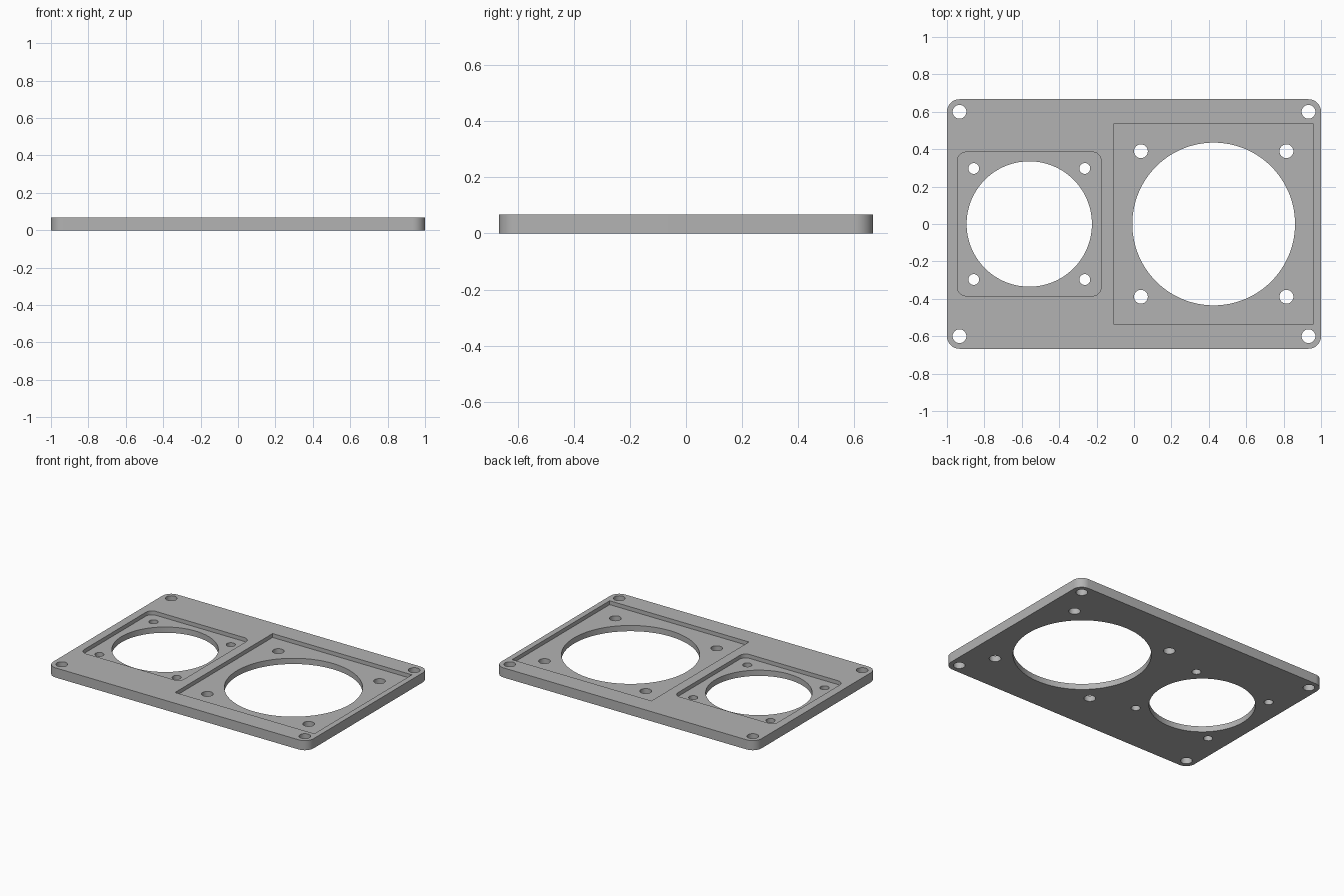
import bpy
import bmesh
from math import cos, sin, pi, radians

cube = bpy.data.objects.get("Cube")
if cube:
    bpy.data.objects.remove(cube, do_unlink=True)

THICK = 0.067
FLOOR = 0.04      # height of the pocket floors
OVER = 0.05       # how far cutters reach past the plate

grey = bpy.data.materials.new("plain grey")
grey.use_nodes = True
colour = (0.45, 0.45, 0.45, 1)
grey.diffuse_color = colour
grey.node_tree.nodes["Principled BSDF"].inputs["Base Color"].default_value = colour


def circle(x, y, r, n):
    return [(x + r * cos(2 * pi * i / n), y + r * sin(2 * pi * i / n)) for i in range(n)]


def rounded_rect(x, y, hx, hy, r, steps=12):
    """Outline of a rectangle; r = 0 gives square corners."""
    points = []
    for k, (sx, sy) in enumerate([(1, 1), (-1, 1), (-1, -1), (1, -1)]):
        for i in range(steps + 1 if r else 1):
            a = pi / 2 * (k + i / steps)
            points.append((x + sx * (hx - r) + r * cos(a), y + sy * (hy - r) + r * sin(a)))
    return points


def prism(name, outline, z0, z1):
    bm = bmesh.new()
    face = bm.faces.new([bm.verts.new((x, y, z0)) for x, y in outline])
    top = bmesh.ops.extrude_face_region(bm, geom=[face])["geom"]
    bmesh.ops.translate(bm, vec=(0, 0, z1 - z0),
                        verts=[v for v in top if isinstance(v, bmesh.types.BMVert)])
    bmesh.ops.recalc_face_normals(bm, faces=bm.faces)
    mesh = bpy.data.meshes.new(name)
    bm.to_mesh(mesh)
    bm.free()
    mesh.materials.append(grey)
    obj = bpy.data.objects.new(name, mesh)
    bpy.context.collection.objects.link(obj)
    return obj


# Plate blank with rounded corners
plate = prism("mounting_plate", rounded_rect(0, 0, 1, 0.667, 0.067), 0, THICK)
cutters = []


def cut(name, outline, z0=-OVER):
    cutter = prism(name, outline, z0, THICK + OVER)
    cutter.hide_render = True
    cutters.append(cutter)
    mod = plate.modifiers.new(name, "BOOLEAN")
    mod.operation = "DIFFERENCE"
    mod.solver = "EXACT"
    mod.object = cutter


def four_holes(name, x, hx, hy, r):
    for sx in (-1, 1):
        for sy in (-1, 1):
            cut(name, circle(x + sx * hx, sy * hy, r, 32))


# Corner screw holes
four_holes("corner_hole", 0, 0.933, 0.6, 0.037)

# Each opening: name, centre x, pocket half size, corner radius, bore, screw spacing, screw radius
openings = [
    ("small", -0.56, 0.384, 0.045, 0.335, 0.297, 0.029),
    ("large", 0.426, 0.535, 0, 0.435, 0.389, 0.037),
]
for name, x, half, corner, bore, spacing, screw in openings:
    cut(name + "_pocket", rounded_rect(x, 0, half, half, corner), FLOOR)
    cut(name + "_bore", circle(x, 0, bore, 128))
    four_holes(name + "_screw_hole", x, spacing, spacing, screw)

# Apply the cuts and drop the cutters
bpy.context.view_layer.update()
result = bpy.data.meshes.new_from_object(
    plate.evaluated_get(bpy.context.evaluated_depsgraph_get()))
plate.modifiers.clear()
plate.data = result
for cutter in cutters:
    bpy.data.objects.remove(cutter, do_unlink=True)

# Smooth the round walls, keep the rims sharp
bpy.ops.object.select_all(action="DESELECT")
plate.select_set(True)
bpy.context.view_layer.objects.active = plate
bpy.ops.object.shade_smooth_by_angle(angle=radians(30))
